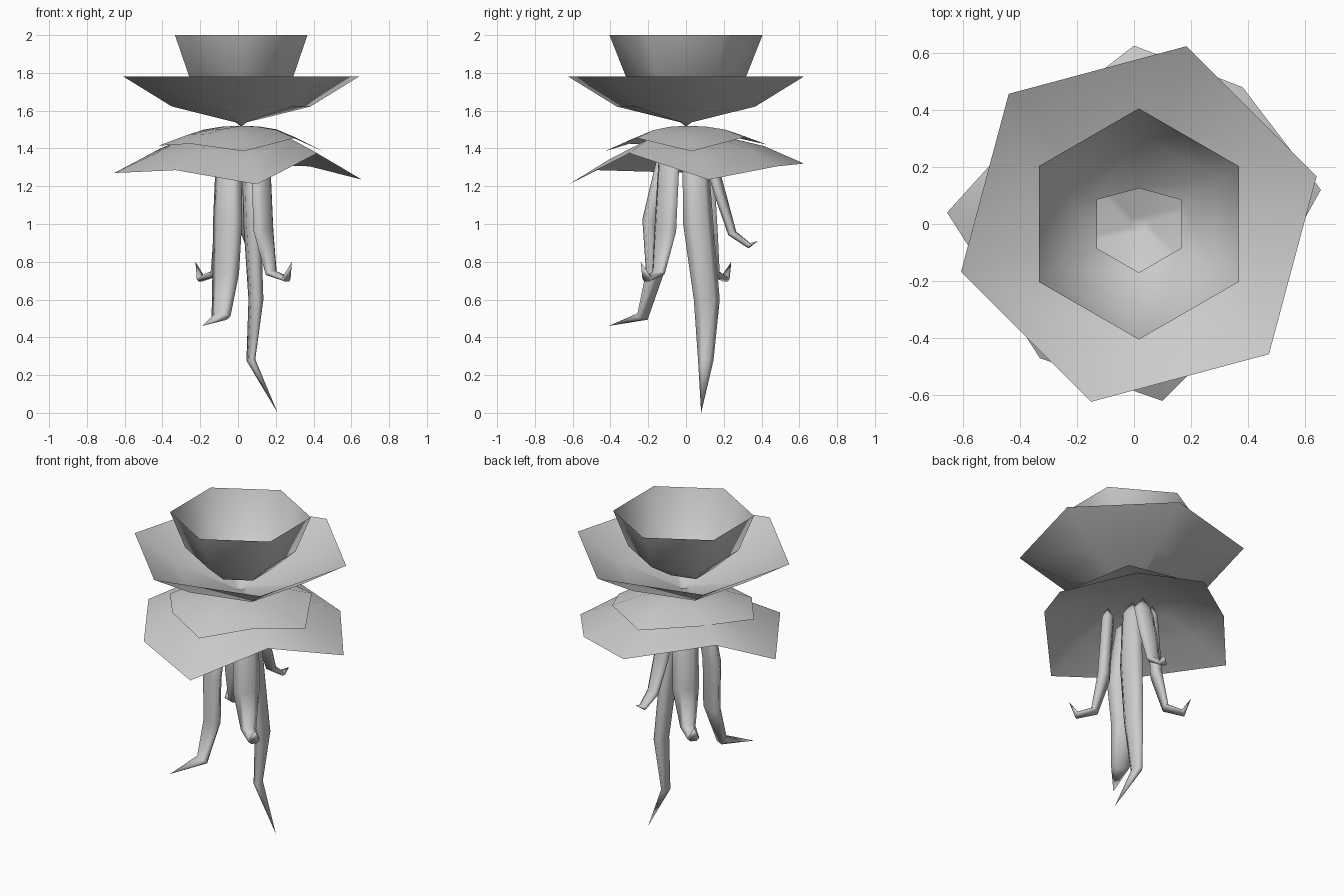
import bpy, bmesh
from math import cos, sin, pi, radians
from mathutils import Vector

cube = bpy.data.objects.get("Cube")
if cube:
    bpy.data.objects.remove(cube, do_unlink=True)

grey = bpy.data.materials.new("soft_grey")
grey.use_nodes = True
tone = (0.6, 0.6, 0.6, 1)
grey.diffuse_color = tone
grey.node_tree.nodes["Principled BSDF"].inputs["Base Color"].default_value = tone


def loft(name, rings, start=None, tip=None, solid=False):
    """Skin a stack of equal rings, optionally closed to a point at either end."""
    bm = bmesh.new()
    loops = [[bm.verts.new(p) for p in ring] for ring in rings]
    n = len(loops[0])
    for low, high in zip(loops, loops[1:]):
        for i in range(n):
            j = (i + 1) % n
            bm.faces.new((low[i], low[j], high[j], high[i]))
    for point, loop in ((start, loops[0]), (tip, loops[-1])):
        if point is not None:
            v = bm.verts.new(point)
            for i in range(n):
                bm.faces.new((loop[i], v, loop[(i + 1) % n]))
    bmesh.ops.recalc_face_normals(bm, faces=bm.faces)
    # open shells face upward and outward consistently
    if not solid and sum(f.normal.z * f.calc_area() for f in bm.faces) < 0:
        bmesh.ops.reverse_faces(bm, faces=bm.faces)
    for f in bm.faces:
        f.smooth = True
    mesh = bpy.data.meshes.new(name)
    bm.to_mesh(mesh)
    bm.free()
    mesh.materials.append(grey)
    obj = bpy.data.objects.new(name, mesh)
    bpy.context.collection.objects.link(obj)
    return obj


def hexagon(radius, z, turn):
    return [Vector((0.017 + radius * cos(radians(turn) + i * pi / 3),
                    radius * sin(radians(turn) + i * pi / 3), z)) for i in range(6)]


# Upper cup, open at both ends
cup = [hexagon(r, z, 30) for r, z in ((0.405, 2.0), (0.318, 1.78), (0.17, 1.655))]
cup[-1][1].y = 0.125
loft("upper_cup", cup)

# Wide petal bowl tapering to a point
bowl = [hexagon(r, z, 15) for r, z in ((0.645, 1.78), (0.38, 1.622), (0.03, 1.538))]
loft("petal_bowl", bowl, tip=(0.017, 0, 1.515))


def skirt(name, rim, top, bulge):
    """Drooping canopy whose rim rises and falls; one mid ring rounds it."""
    apex = Vector((0.02, 0, top))
    rim = [Vector(p) for p in rim]
    rings = [rim]
    for f in (0.66, 0.33):
        ring = [apex.lerp(p, f) for p in rim]
        for p in ring:
            p.z += bulge * (1 if f > 0.5 else 0.8)
        rings.append(ring)
    loft(name, rings, tip=apex)


skirt("lower_skirt", [
    (-0.655, 0.04, 1.27), (-0.33, -0.47, 1.285), (0.10, -0.62, 1.21), (0.42, -0.30, 1.375),
    (0.655, 0.12, 1.235), (0.38, 0.48, 1.305), (0, 0.625, 1.32), (-0.42, 0.30, 1.395)], 1.49, 0.035)
skirt("upper_skirt", [
    (-0.42, -0.08, 1.415), (-0.25, -0.30, 1.425), (0.03, -0.43, 1.385), (0.30, -0.26, 1.455),
    (0.45, 0.03, 1.385), (0.30, 0.31, 1.46), (0.03, 0.43, 1.42), (-0.28, 0.25, 1.46)], 1.52, 0.02)


def tentacle(name, path, widths, flat=0.5):
    """Flattened tapering limb, broad side facing outward, ending in a point."""
    pts = [Vector(p) for p in path]
    out = pts[-1] - pts[0]
    side = Vector((-out.y, out.x, 0)).normalized()
    rings = []
    for i, w in enumerate(widths):
        along = (pts[i + 1] - pts[max(i - 1, 0)]).normalized()
        depth = along.cross(side).normalized()
        rings.append([pts[i] + side * (w * cos(a * pi / 3)) + depth * (w * flat * sin(a * pi / 3))
                      for a in range(6)])
    loft(name, rings, start=pts[0] + Vector((0, 0, 0.08)), tip=pts[-1], solid=True)


tentacle("front_tentacle",
         [(-0.05, -0.11, 1.34), (-0.055, -0.18, 1.02), (-0.065, -0.165, 0.74),
          (-0.09, -0.23, 0.51), (-0.19, -0.41, 0.46)], [0.075, 0.085, 0.078, 0.055])
tentacle("long_tentacle",
         [(0.06, 0.05, 1.34), (0.075, 0.065, 1.0), (0.095, 0.11, 0.6),
          (0.068, 0.105, 0.28), (0.21, 0.08, 0)], [0.07, 0.082, 0.07, 0.042], 0.55)
tentacle("back_tentacle",
         [(0.04, 0.13, 1.34), (0.045, 0.18, 1.16), (0.06, 0.245, 0.95),
          (0.07, 0.335, 0.885), (0.09, 0.38, 0.91)], [0.06, 0.06, 0.045, 0.03])

# Two hooked tentacles on opposite sides
for name, s in (("right_hook_tentacle", 1), ("left_hook_tentacle", -1)):
    hook = [(0.09, -0.09, 1.34), (0.105, -0.11, 0.96), (0.145, -0.145, 0.74),
            (0.225, -0.205, 0.71), (0.255, -0.24, 0.8)]
    shift = 0.03
    tentacle(name, [(x * s + shift, y * s, z) for x, y, z in hook],
             [0.075, 0.078, 0.045, 0.035])
